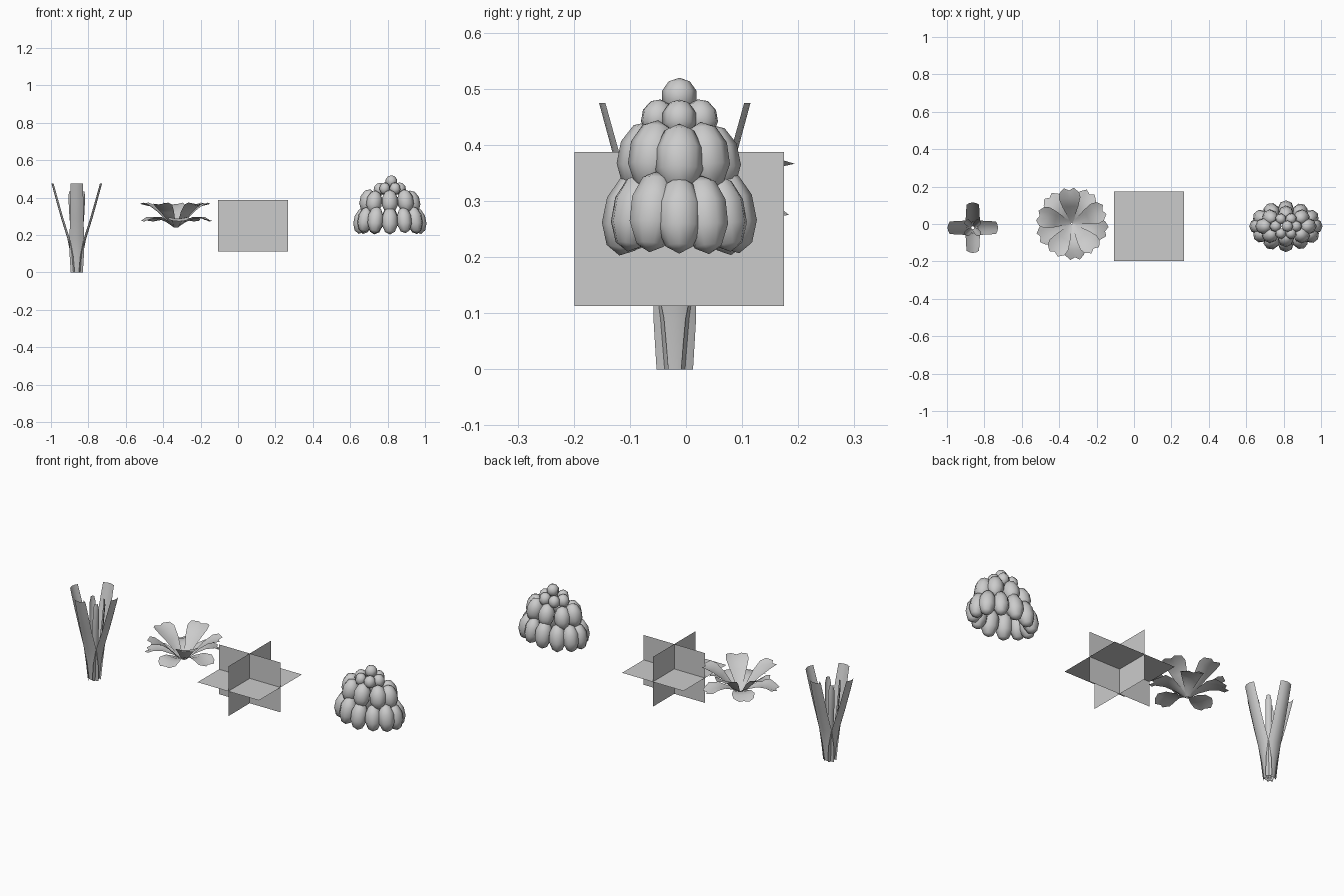
import bpy, bmesh, random
from math import sin, cos, pi, radians
from mathutils import Matrix, Vector

if "Cube" in bpy.data.objects:
    bpy.data.objects.remove(bpy.data.objects["Cube"])

random.seed(4)


def finish(name, bm, smooth=True):
    me = bpy.data.meshes.new(name)
    bm.to_mesh(me)
    bm.free()
    for p in me.polygons:
        p.use_smooth = smooth
    ob = bpy.data.objects.new(name, me)
    bpy.context.collection.objects.link(ob)
    return ob


def add_blade(bm, centre, angle, path, depth, tip=None):
    """Sheet swept outward; path rows are (radius, height, width)."""
    cols = [-1, -0.5, 0, 0.5, 1]
    rot = Matrix.Rotation(angle, 4, 'Z')
    rows = []
    for i, (r, z, w) in enumerate(path):
        row = []
        for j, c in enumerate(cols):
            fold = depth * c * c * w
            rr = r + (tip[j] if tip and i == len(path) - 1 else 0)
            if tip:
                p = Vector((rr, c * w / 2, z + fold))
            else:
                p = Vector((rr - fold, c * w / 2, z))
            row.append(bm.verts.new(rot @ p + Vector(centre)))
        rows.append(row)
    for a, b in zip(rows, rows[1:]):
        for j in range(len(cols) - 1):
            bm.faces.new((a[j], a[j + 1], b[j + 1], b[j]))


# Tall stalks: four wide outer blades and four narrow inner ones
bm = bmesh.new()
c = (-0.862, -0.02, 0)
outer = [(.022, 0, .065), (.032, .09, .076), (.05, .18, .078),
         (.084, .29, .072), (.112, .39, .07), (.135, .475, .066)]
inner = [(.008, 0, .02), (.03, .15, .03), (.048, .3, .032), (.056, .4, .03), (.054, .432, .018)]
for k in range(4):
    add_blade(bm, c, k * pi / 2, outer, .17)
    add_blade(bm, c, k * pi / 2 + pi / 4, inner, .25)
finish("tall_stalks", bm)

# Leaf rosette: raised upper leaves over drooping lower leaves
bm = bmesh.new()
c = (-0.332, 0.003, 0)
upper = [(.004, .243, .018), (.04, .265, .04), (.09, .318, .085),
         (.135, .352, .115), (.175, .364, .105)]
lower = [(.008, .24, .02), (.05, .268, .05), (.1, .288, .09),
         (.145, .288, .115), (.18, .273, .1)]
tip = [-.012, .014, .002, .016, -.008]
for k in range(5):
    a = radians(95 + 72 * k)
    add_blade(bm, c, a, upper, .09, tip)
    add_blade(bm, c, a + radians(36), lower, .08, tip)
finish("leaf_rosette", bm)


# Three crossed flat cards
def card(name, axes, half):
    bm = bmesh.new()
    pts = []
    for s, t in ((-1, -1), (1, -1), (1, 1), (-1, 1)):
        p = Vector((0.08, -0.012, 0.25))
        p[axes[0]] += s * half[axes[0]]
        p[axes[1]] += t * half[axes[1]]
        pts.append(bm.verts.new(p))
    bm.faces.new(pts)
    finish(name, bm, False)


half = (.187, .187, .137)
card("card_level", (0, 1), half)
card("card_front", (0, 2), half)
card("card_side", (1, 2), half)

# Berry bunch: elliptical rings of low-poly berries, leaning outward
bm = bmesh.new()
c = Vector((0.812, -0.012, 0))
# (count, x radius, y radius, height, berry half width, berry half height)
rings = [(12, .153, .092, .278, .043, .072),
         (8, .118, .066, .378, .043, .062),
         (6, .055, .045, .448, .031, .034),
         (1, .008, 0, .488, .032, .033)]
for n, rx, ry, z, w, h in rings:
    for k in range(n):
        a = 2 * pi * k / n
        s = random.uniform(.95, 1.05)
        pos = c + Vector((rx * cos(a), ry * sin(a), z + random.uniform(-.004, .004)))
        tilt = Matrix.Rotation(a, 4, 'Z') @ Matrix.Rotation(-.2 if n > 1 else 0, 4, 'Y')
        m = Matrix.Translation(pos) @ tilt @ Matrix.Diagonal((w * s, w * s, h * s, 1))
        bmesh.ops.create_uvsphere(bm, u_segments=8, v_segments=5, radius=1, matrix=m)
finish("berry_bunch", bm)
